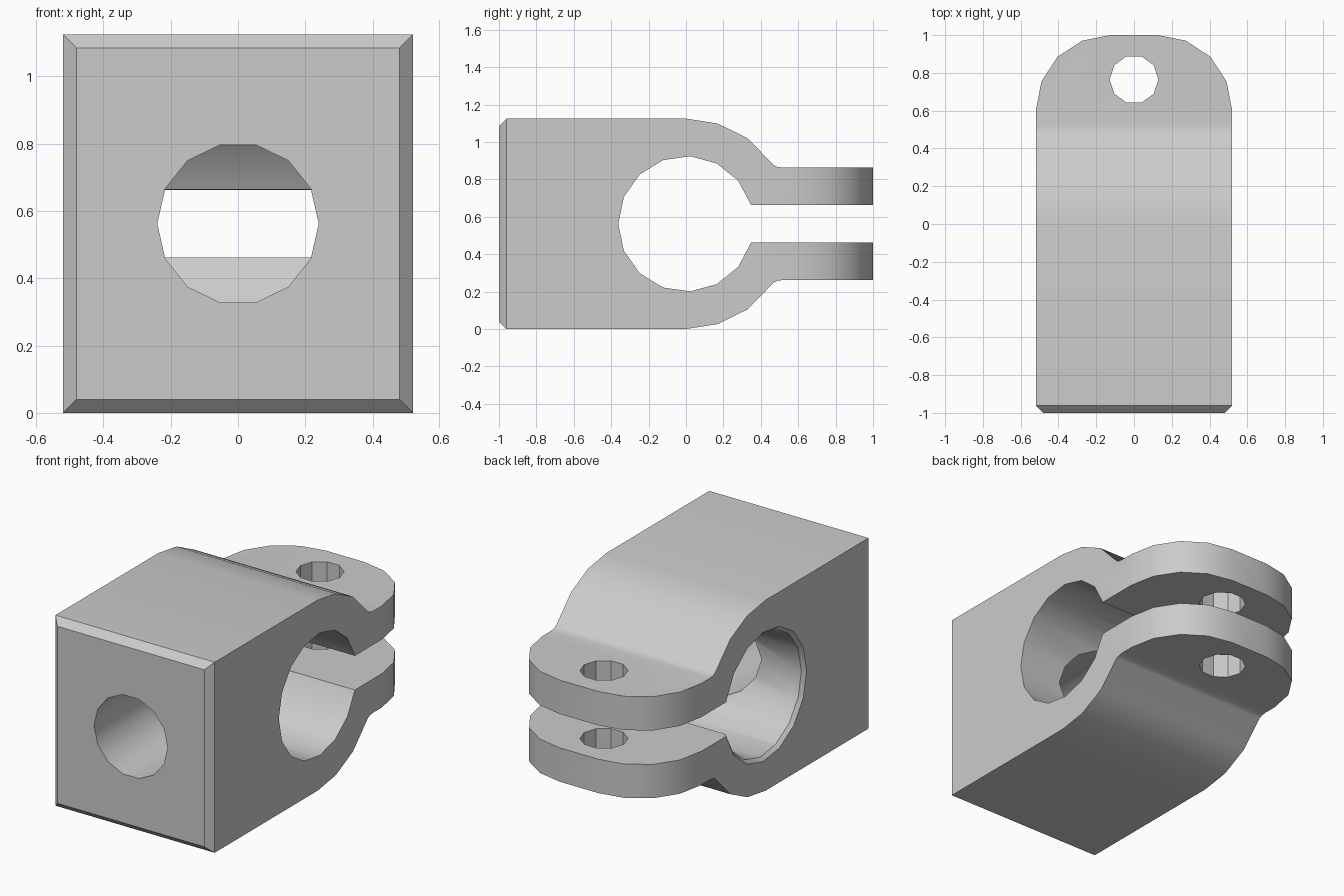
import bpy, bmesh, math
from mathutils import Vector

if "Cube" in bpy.data.objects:
    bpy.data.objects.remove(bpy.data.objects["Cube"])

MID, HALF_W, BORE = 0.5625, 0.52, 0.362

grey = bpy.data.materials.new("plain grey")
grey.use_nodes = True
colour = (0.6, 0.6, 0.6, 1)
grey.diffuse_color = colour
grey.node_tree.nodes["Principled BSDF"].inputs["Base Color"].default_value = colour


def prism(name, start, end, chamfer_front=False):
    """Join two matching outlines with side walls and caps."""
    bm = bmesh.new()
    a = [bm.verts.new(p) for p in start]
    b = [bm.verts.new(p) for p in end]
    bm.faces.new(a)
    bm.faces.new(b[::-1])
    for i in range(len(a)):
        j = (i + 1) % len(a)
        bm.faces.new((a[i], b[i], b[j], a[j]))
    bmesh.ops.recalc_face_normals(bm, faces=bm.faces)
    if chamfer_front:
        rim = [e for e in bm.edges if all(v.co.y < -0.99 for v in e.verts)]
        bmesh.ops.bevel(bm, geom=rim, offset=0.04, segments=1, affect='EDGES')
    mesh = bpy.data.meshes.new(name)
    bm.to_mesh(mesh)
    bm.free()
    mesh.materials.append(grey)
    obj = bpy.data.objects.new(name, mesh)
    bpy.context.collection.objects.link(obj)
    return obj


def ring(radius, sides):
    return [(radius * math.cos(math.tau * i / sides),
             radius * math.sin(math.tau * i / sides)) for i in range(sides)]


def bore_arc(radius):
    """Open arc of the cross bore, from the upper jaw round to the lower."""
    angles = [math.pi + math.radians(23.4) * i for i in range(-7, 8)]
    return [(radius * math.cos(t), radius * math.sin(t)) for t in angles]


# Side profile of the clamp, heights measured from the middle
upper = [(-1, 0.5625), (0, 0.5625), (0.17, 0.536), (0.33, 0.457),
         (0.47, 0.313), (0.49, 0.304), (0.52, 0.3), (1, 0.3), (1, 0.1)]
lower = [(y, -z) for y, z in reversed(upper)]
profile = upper + bore_arc(BORE) + lower
clamp = prism("clamp_body",
              [(-HALF_W, y, MID + z) for y, z in profile],
              [(HALF_W, y, MID + z) for y, z in profile], True)

# Rounded plan outline of the lugs
side = [(0.7, -1.2), (0.7, 0.5), (0.52, 0.6), (0.49, 0.755),
        (0.405, 0.885), (0.275, 0.97), (0.125, 1.0)]
plan = side + [(-x, y) for x, y in reversed(side)]
outline = prism("lug_outline_cutter",
                [(x, y, -0.2) for x, y in plan], [(x, y, 1.4) for x, y in plan])

# Round hole through the front wall into the cross bore
front_hole = prism("front_hole_cutter",
                   [(x, -1.2, MID + z) for x, z in ring(0.24, 14)],
                   [(x, -0.1, MID + z) for x, z in ring(0.24, 14)])

# Bolt hole through both lugs
bolt_hole = prism("bolt_hole_cutter",
                  [(x, 0.765 + y, -0.2) for x, y in ring(0.129, 10)],
                  [(x, 0.765 + y, 1.4) for x, y in ring(0.129, 10)])

# Small chamfer on the right rim of the cross bore
rim = prism("bore_rim_cutter",
            [(-HALF_W - 0.02, y, MID + z) for y, z in bore_arc(BORE + 0.04)],
            [(-HALF_W + 0.04, y, MID + z) for y, z in bore_arc(BORE - 0.02)])

bpy.context.view_layer.objects.active = clamp
clamp.select_set(True)
for cutter, operation in ((outline, 'INTERSECT'), (front_hole, 'DIFFERENCE'),
                          (bolt_hole, 'DIFFERENCE'), (rim, 'DIFFERENCE')):
    mod = clamp.modifiers.new(cutter.name, 'BOOLEAN')
    mod.operation, mod.solver, mod.object = operation, 'EXACT', cutter
    bpy.ops.object.modifier_apply(modifier=mod.name)
    bpy.data.objects.remove(cutter)

# Smooth the gentle curves and keep the hard edges
bpy.ops.object.select_all(action='DESELECT')
clamp.select_set(True)
bpy.ops.object.shade_smooth_by_angle(angle=math.radians(30))
